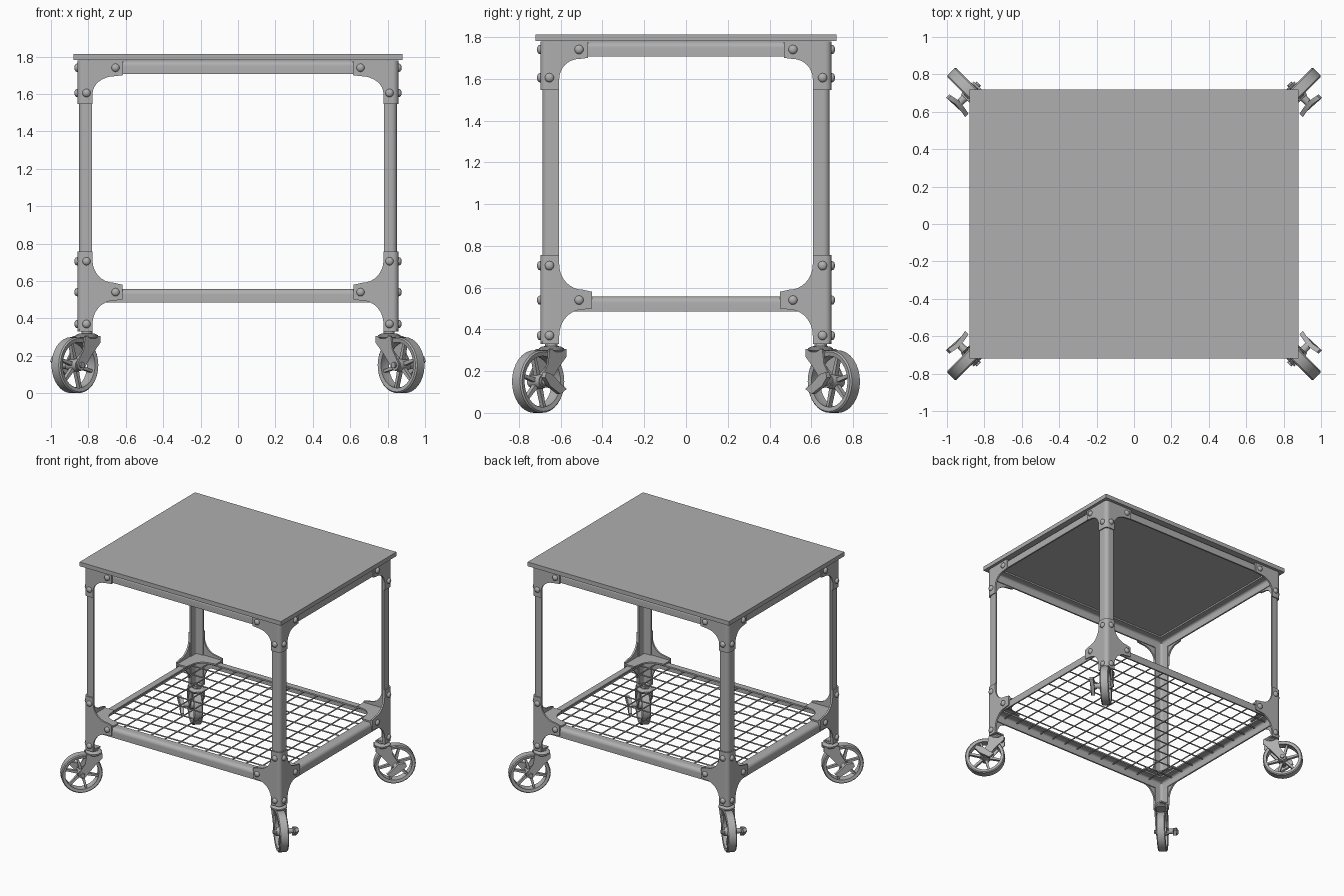
import bpy, bmesh
from math import cos, sin, pi, radians, sqrt

cube = bpy.data.objects.get("Cube")
if cube:
    bpy.data.objects.remove(cube)

steel = bpy.data.materials.new("steel_grey")
steel.use_nodes = True
GREY = (0.43, 0.43, 0.43, 1)
steel.diffuse_color = GREY
steel.node_tree.nodes["Principled BSDF"].inputs["Base Color"].default_value = GREY

# Outer faces of the legs, and of the corner brackets around them
LX, LY = 0.85, 0.688
BX, BY = 0.858, 0.697


def finish(name, bm, place, mirror):
    """Place the vertices, make the object and mirror it across x and/or y."""
    for v in bm.verts:
        v.co = place(*v.co)
    bmesh.ops.recalc_face_normals(bm, faces=bm.faces)
    for f in bm.faces:
        f.smooth = True
    mesh = bpy.data.meshes.new(name)
    bm.to_mesh(mesh)
    bm.free()
    mesh.set_sharp_from_angle(angle=radians(35))
    mesh.materials.append(steel)
    ob = bpy.data.objects.new(name, mesh)
    bpy.context.collection.objects.link(ob)
    if mirror:
        mod = ob.modifiers.new("mirror", 'MIRROR')
        mod.use_axis = ("x" in mirror, "y" in mirror, False)
        mod.use_mirror_merge = False
    return ob


def extrude(name, pts, depth, place, mirror="xy"):
    bm = bmesh.new()
    face = bm.faces.new([bm.verts.new((a, b, 0)) for a, b in pts])
    new = bmesh.ops.extrude_face_region(bm, geom=[face])["geom"]
    for v in new:
        if isinstance(v, bmesh.types.BMVert):
            v.co.z = depth
    return finish(name, bm, place, mirror)


def lathe(name, pts, place, mirror="xy", seg=16):
    """Turn (radius, height) points around the local z axis."""
    bm = bmesh.new()
    vs = [bm.verts.new((r, 0, h)) for r, h in pts]
    es = [bm.edges.new(p) for p in zip(vs, vs[1:])]
    bmesh.ops.spin(bm, geom=vs + es, cent=(0, 0, 0), axis=(0, 0, 1),
                   angle=2 * pi, steps=seg)
    bmesh.ops.remove_doubles(bm, verts=bm.verts, dist=0.0001)
    return finish(name, bm, place, mirror)


def rect(x0, x1, y0, y1):
    return [(x0, y0), (x1, y0), (x1, y1), (x0, y1)]


def arc(cx, cy, rx, ry, a0, a1, n=8):
    angles = [radians(a0 + (a1 - a0) * i / n) for i in range(n + 1)]
    return [(cx + rx * cos(a), cy + ry * sin(a)) for a in angles]


def angle_iron(a, b, t=0.012, r=0.03):
    return ([(a, 0), (a, t)] + arc(r, r, r - t, r - t, 270, 180)
            + [(t, b), (0, b)] + arc(r, r, r, r, 180, 270))


# Table top
extrude("table_top", rect(-0.88, 0.88, -0.72, 0.72), 0.033,
        lambda x, y, z: (x, y, z + 1.78), "")

# Legs and rails of rounded angle iron
extrude("leg", angle_iron(0.07, 0.08), 1.43,
        lambda a, b, h: (LX - a, LY - b, 0.34 + h))
for level, top in (("lower", 0.557), ("upper", 1.779)):
    extrude(level + "_long_rail", angle_iron(0.07, 0.072), 1.66,
            lambda a, b, h: (h - 0.83, LY - a, top - b), "y")
    extrude(level + "_short_rail", angle_iron(0.07, 0.072), 1.34,
            lambda a, b, h: (LX - a, h - 0.67, top - b), "x")

# Wire shelf
NX, NY, R = 14, 11, 0.005
sx, sy = 1.66 / NX, 1.34 / NY
rod = [(0, 0), (R, 0), (R, 1), (0, 1)]
w1 = lathe("shelf_long_wires", rod,
           lambda a, b, h: (h * 1.66 - 0.83, a - 0.67 + sy, b + 0.535), "", 6)
w2 = lathe("shelf_cross_wires", rod,
           lambda a, b, h: (a - 0.83 + sx, h * 1.34 - 0.67, b + 0.53), "", 6)
for ob, n, step in ((w1, NY - 1, (0, sy, 0)), (w2, NX - 1, (sx, 0, 0))):
    mod = ob.modifiers.new("repeat", 'ARRAY')
    mod.count = n
    mod.use_relative_offset = False
    mod.use_constant_offset = True
    mod.constant_offset_displace = step


# Corner brackets: rounded corner strip plus a flared plate on each side
def lower_outline(u, w):
    n = w - 0.045
    return ([(0.04, 0.33), (0.04, 0.757), (u, 0.757)]
            + arc(n, 0.71, n - u, 0.12, 180, 270)
            + [(w, 0.58), (w, 0.5)]
            + arc(n, 0.37, n - u, 0.125, 90, 180) + [(u, 0.33)])


def upper_outline(u, w):
    n = w - 0.04
    return ([(0.04, 1.547), (0.04, 1.779), (w, 1.779), (w, 1.7)]
            + arc(n, 1.6, n - u, 0.095, 90, 180) + [(u, 1.547)])


T = 0.014


def on_front(u, z, d):
    return (BX - u, BY - d, z)


def on_side(u, z, d):
    return (BX - d, BY - u, z)


for level, outline, z0, z1, wf, ws in (
        ("lower", lower_outline, 0.33, 0.757, 0.24, 0.247),
        ("upper", upper_outline, 1.547, 1.779, 0.242, 0.227)):
    extrude(level + "_bracket_corner", angle_iron(0.04, 0.04, T), z1 - z0,
            lambda a, b, h: (BX - a, BY - b, z0 + h))
    extrude(level + "_bracket_long_plate", outline(0.08, wf), T, on_front)
    extrude(level + "_bracket_short_plate", outline(0.09, ws), T, on_side)

# Flat web tying the two lower plates together over the rails
extrude("lower_bracket_web",
        [(0.01, 0.01), (0.24, 0.01), (0.24, 0.09)]
        + arc(0.2, 0.2, 0.1, 0.1, 270, 180) + [(0.09, 0.247), (0.01, 0.247)],
        0.012, lambda a, b, h: (BX - a, BY - b, 0.558 + h))

# Domed bolts
DOME = [(0.022, -0.004), (0.022, 0.003)] + [
    (0.022 * cos(a), 0.003 + 0.014 * sin(a)) for a in (0.5, 1.0, pi / 2)]
for z, near in ((0.37, 1), (0.54, 0), (0.705, 1), (1.605, 1), (1.74, 0)):
    bx, by = (0.81, 0.654) if near else (0.655, 0.512)
    lathe("long_side_bolt", DOME, lambda a, b, h: (bx + a, BY + h, z + b), seg=12)
    lathe("short_side_bolt", DOME, lambda a, b, h: (BX + h, by + a, z + b), seg=12)

# Casters, pointing outward along the diagonal
CX, CY, AXLE = 0.872, 0.708, 0.15


def caster(x, y, z):
    return (CX + (x - y) / sqrt(2), CY + (x + y) / sqrt(2), z)


def across(a, b, h):
    return caster(a, h, AXLE + b)


lathe("caster_tyre", [(0.122, -0.03), (0.143, -0.034), (0.15, -0.027), (0.15, 0.027),
                      (0.143, 0.034), (0.122, 0.03), (0.126, 0), (0.122, -0.03)],
      across, seg=32)
lathe("caster_hub", [(0, -0.036), (0.032, -0.036), (0.036, 0), (0.032, 0.036), (0, 0.036)],
      across)
lathe("caster_axle", [(0, -0.06), (0.016, -0.06), (0.016, 0.06), (0, 0.06)], across, seg=8)
for i in range(6):
    c, s = cos(i * pi / 3 + 0.26), sin(i * pi / 3 + 0.26)
    extrude("caster_spoke", [(0.025, -0.011), (0.127, -0.007), (0.127, 0.007), (0.025, 0.011)],
            0.024, lambda a, b, h: across(a * c - b * s, a * s + b * c, h - 0.012))

# Swivel, fork and foot plate
lathe("caster_swivel", [(0, 0.292), (0.052, 0.292), (0.06, 0.3), (0.06, 0.31), (0.045, 0.318),
                        (0.03, 0.32), (0.03, 0.345), (0, 0.345)],
      lambda a, b, h: caster(a - 0.09, b, h), seg=20)
extrude("leg_foot", rect(0.008, 0.08, 0.008, 0.09), 0.012,
        lambda a, b, h: (BX - a, BY - b, 0.331 + h))
FORK = ([(-0.145, 0.305), (-0.145, 0.27), (-0.09, 0.215)]
        + arc(0, AXLE, 0.028, 0.028, 215, 395) + [(-0.02, 0.235), (-0.03, 0.305)])
for side in (-1, 1):
    extrude("fork_arm", FORK, 0.01,
            lambda a, z, h: caster(a, side * (0.038 + h), z))

# Brake pedal beside the wheel
PEDAL = [(-0.075, 0.115), (-0.04, 0.09), (0.03, 0.13), (0.07, 0.17),
         (0.06, 0.195), (0.01, 0.185), (-0.04, 0.14)]
extrude("brake_pedal", PEDAL, 0.026,
        lambda a, z, h: caster(a, -0.078 - h - abs(a) * 0.2, z))
lathe("brake_pivot", [(0, 0.04), (0.022, 0.04), (0.018, 0.09), (0, 0.09)],
      lambda a, b, h: across(a, b, -h), seg=12)
